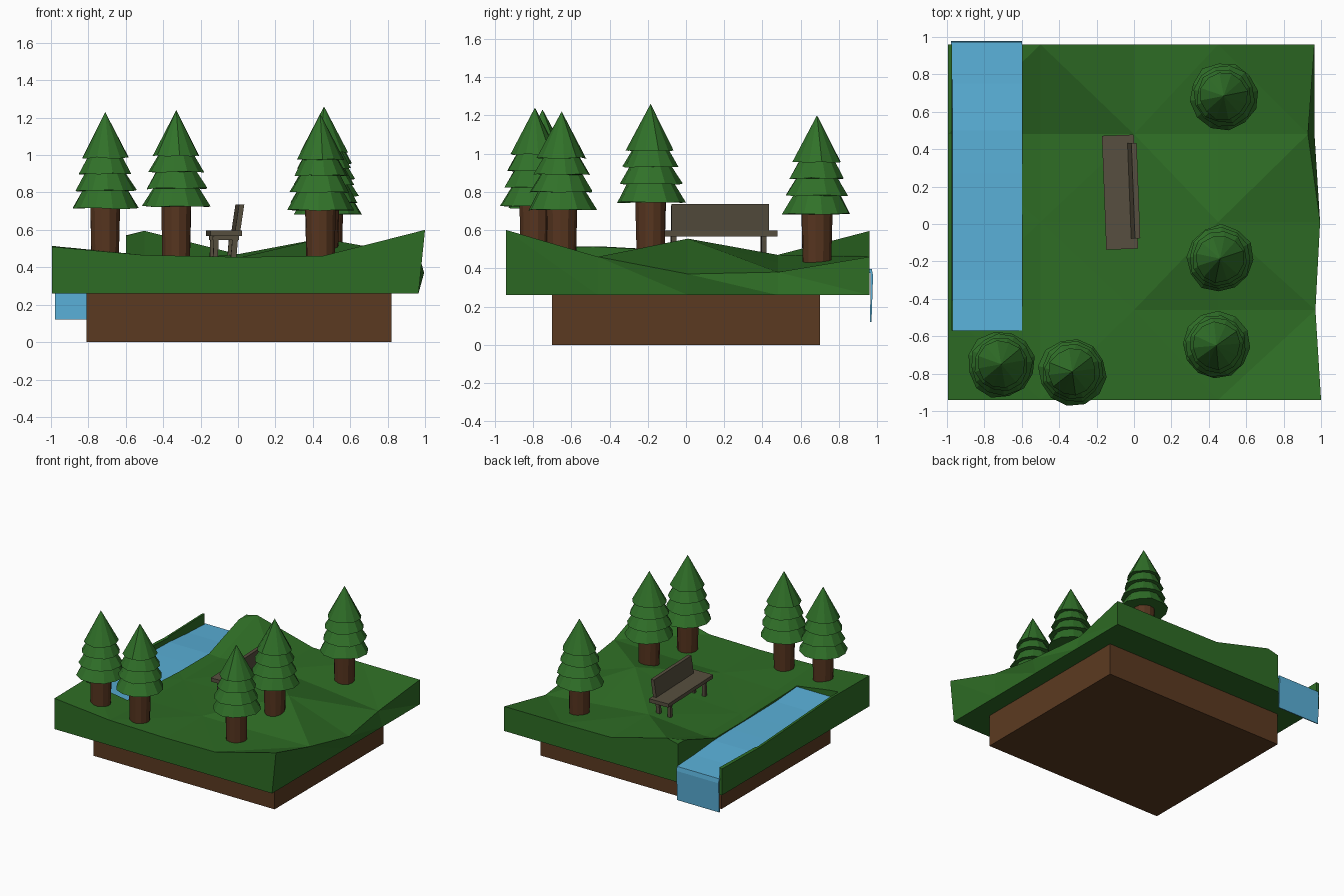
import bpy, bmesh, math, random
from mathutils import Matrix, Vector

if "Cube" in bpy.data.objects:
    bpy.data.objects.remove(bpy.data.objects["Cube"])

random.seed(4)

def mat(name, r, g, b):
    m = bpy.data.materials.new(name)
    m.diffuse_color = (r, g, b, 1)
    m.use_nodes = True
    m.node_tree.nodes["Principled BSDF"].inputs["Base Color"].default_value = m.diffuse_color
    return m

GRASS = mat("grass_green", 0.027, 0.150, 0.018)
LEAF = mat("pine_green", 0.030, 0.165, 0.022)
SOIL = mat("soil_brown", 0.105, 0.042, 0.015)
BARK = mat("bark_brown", 0.095, 0.036, 0.014)
WATER = mat("water_blue", 0.100, 0.430, 0.680)
WOOD = mat("grey_wood", 0.095, 0.078, 0.050)

def finish(bm, name, material):
    bmesh.ops.recalc_face_normals(bm, faces=bm.faces)
    me = bpy.data.meshes.new(name)
    bm.to_mesh(me)
    bm.free()
    ob = bpy.data.objects.new(name, me)
    bpy.context.collection.objects.link(ob)
    if material:
        me.materials.append(material)
    return ob

def box(name, lo, hi, material, matrix=None, shear=0.0):
    """Box between two corners; shear moves the top along x."""
    bm = bmesh.new()
    bmesh.ops.create_cube(bm, size=1)
    for v in bm.verts:
        top = v.co.z > 0
        v.co = Vector([l + (c + 0.5) * (h - l) for l, h, c in zip(lo, hi, v.co)])
        if top:
            v.co.x += shear
    if matrix:
        bm.transform(matrix)
    return finish(bm, name, material)

# soil block
box("soil_base", (-0.81, -0.70, 0), (0.82, 0.70, 0.27), SOIL)

# grass slab: low-poly height grid with walls down to a flat bottom
heights = [
    [0.51, 0.465, 0.455, 0.46, 0.60],
    [0.515, 0.44, 0.45, 0.45, 0.46],
    [0.49, 0.43, 0.45, 0.555, 0.37],
    [0.465, 0.43, 0.47, 0.43, 0.38],
    [0.475, 0.595, 0.465, 0.46, 0.46],
]
xs = [-0.995, -0.50, 0.0, 0.45]
right = [1.0, 0.97, 0.995, 0.93, 0.965]
ys = [-0.94, -0.46, 0.01, 0.48, 0.96]
bm = bmesh.new()
top = [[bm.verts.new(((xs + [right[j]])[i], ys[j], heights[j][i]))
        for i in range(5)] for j in range(5)]
for j in range(4):
    for i in range(4):
        a, b, c, d = top[j][i], top[j][i + 1], top[j + 1][i + 1], top[j + 1][i]
        # diagonals join the odd vertices
        tris = ((a, b, d), (b, c, d)) if (i + j) % 2 == 0 else ((a, b, c), (a, c, d))
        for t in tris:
            bm.faces.new(t)
ring = ([top[0][i] for i in range(4)] + [top[j][4] for j in range(4)] +
        [top[4][i] for i in range(4, 0, -1)] + [top[j][0] for j in range(4, 0, -1)])
low = [bm.verts.new((min(v.co.x, 0.965) if v.co.x < 0.9 else 0.965, v.co.y, 0.26)) for v in ring]
for k in range(16):
    n = (k + 1) % 16
    bm.faces.new((ring[k], low[k], low[n]))
    bm.faces.new((ring[k], low[n], ring[n]))
bm.faces.new(low)
ground = finish(bm, "grass_ground", GRASS)

# stream bed cut out of the grass
cutter = box("stream_cutter", (-0.972, -0.57, 0.375), (-0.598, 1.2, 0.9), None)
cutter.hide_render = True
cutter.hide_viewport = True
mod = ground.modifiers.new("stream_bed", "BOOLEAN")
mod.operation = "DIFFERENCE"
mod.solver = "EXACT"
mod.object = cutter

# stream surface and waterfall: one thin folded sheet
path = [(-0.57, 0.455), (-0.30, 0.437), (0.0, 0.432), (0.27, 0.430),
        (0.50, 0.425), (0.75, 0.405), (0.972, 0.395), (0.978, 0.36), (0.970, 0.12)]
under = [(0.962, 0.12), (0.966, 0.376)] + [(y, z - 0.02) for y, z in path[5::-1]]
bm = bmesh.new()
outline = path + under
west = [bm.verts.new((-0.978 if y > 0.96 else -0.971, y, z)) for y, z in outline]
east = [bm.verts.new((-0.599, y, z)) for y, z in outline]
for k in range(len(outline)):
    n = (k + 1) % len(outline)
    bm.faces.new((west[k], west[n], east[n], east[k]))
bm.faces.new(west)
bm.faces.new(east)
finish(bm, "stream_water", WATER)

# pine trees
def frustum(bm, x, y, z0, z1, r0, r1, sides, jitter=0.0, turn=0.0):
    m = (Matrix.Translation((x, y, (z0 + z1) / 2)) @ Matrix.Rotation(turn, 4, "Z"))
    res = bmesh.ops.create_cone(bm, cap_ends=True, segments=sides, radius1=r0,
                                radius2=r1, depth=z1 - z0, matrix=m)
    for v in res["verts"]:
        if jitter and v.co.z < (z0 + z1) / 2:
            k = 1 + random.uniform(-jitter, jitter)
            v.co.x = x + (v.co.x - x) * k
            v.co.y = y + (v.co.y - y) * k
            v.co.z += random.uniform(-0.1, 0.1) * jitter

# tiers: bottom, top (below the tip), bottom radius, top radius
TIERS = [(0.515, 0.41, 0.180, 0.120), (0.42, 0.32, 0.164, 0.105),
         (0.33, 0.23, 0.146, 0.090), (0.245, 0.0, 0.128, 0.0)]

def tree(n, x, y, tip):
    bm = bmesh.new()
    for b, t, r0, r1 in TIERS:
        frustum(bm, x, y, tip - b, tip - t, r0, r1, 12, 0.04, random.random())
    finish(bm, f"tree_leaves_{n}", LEAF)
    bm = bmesh.new()
    frustum(bm, x, y, tip - 0.80, tip - 0.50, 0.076, 0.082, 12, 0.03, random.random())
    finish(bm, f"tree_trunk_{n}", BARK)

for n, spot in enumerate([(-0.71, -0.75, 1.23), (-0.33, -0.79, 1.24), (0.44, -0.65, 1.22),
                          (0.46, -0.185, 1.26), (0.48, 0.685, 1.20)]):
    tree(n + 1, *spot)

# bench facing the stream, slightly turned
M = Matrix.Translation((-0.075, 0.17, 0)) @ Matrix.Rotation(math.radians(2.2), 4, "Z")
box("bench_seat", (-0.085, -0.305, 0.567), (0.085, 0.305, 0.597), WOOD, M)
box("bench_back", (0.047, -0.25, 0.575), (0.075, 0.26, 0.735), WOOD, M, 0.024)
for side, y in (("near", -0.235), ("far", 0.235)):
    box(f"bench_front_leg_{side}", (-0.068, y - 0.013, 0.43), (-0.042, y + 0.013, 0.57), WOOD, M, 0.004)
    box(f"bench_back_leg_{side}", (0.025, y - 0.013, 0.43), (0.055, y + 0.013, 0.57), WOOD, M, 0.012)
    box(f"bench_rail_{side}", (-0.07, y - 0.012, 0.545), (0.07, y + 0.012, 0.568), WOOD, M)
